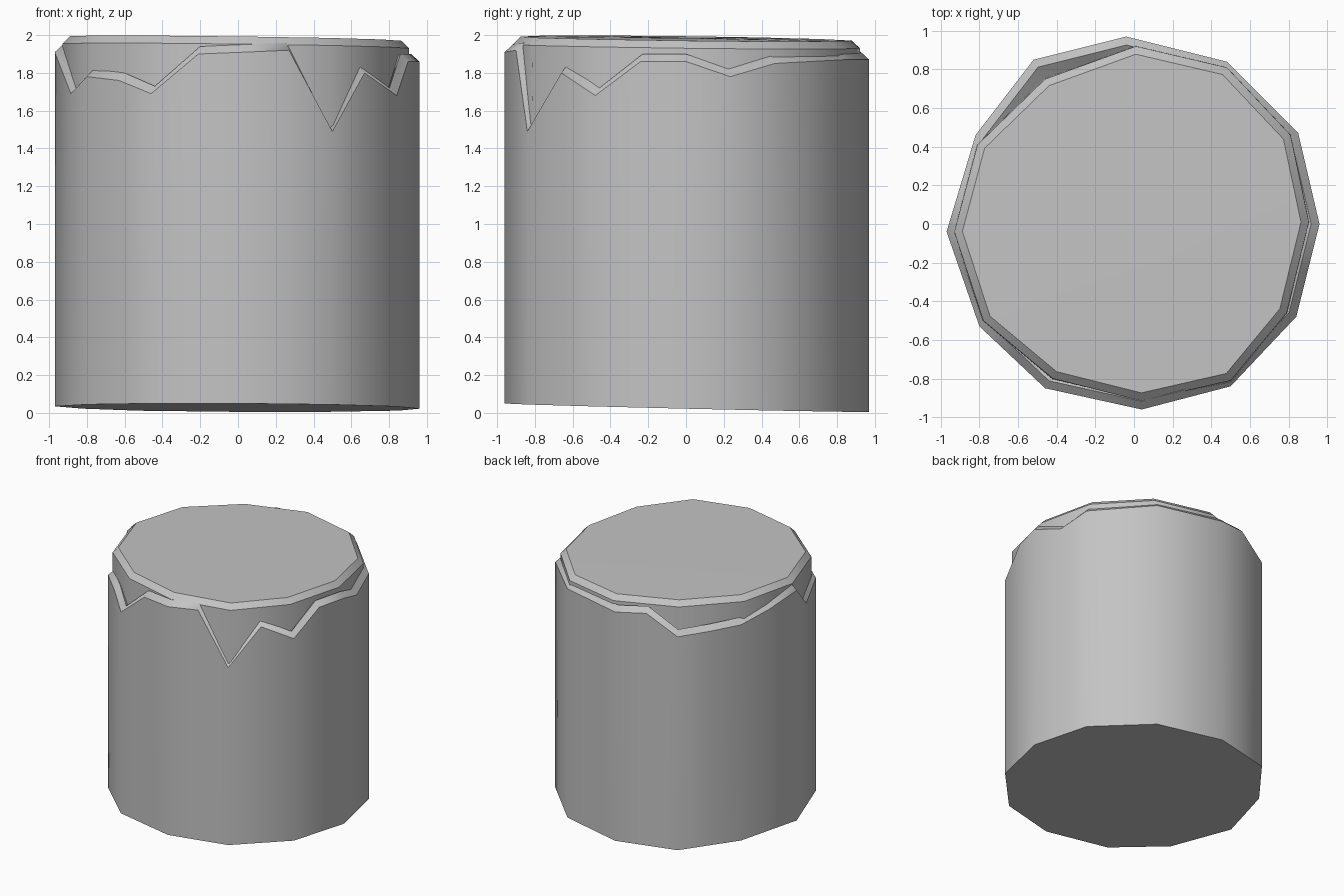
import bpy, bmesh
from mathutils import Vector

cube = bpy.data.objects.get("Cube")
if cube:
    bpy.data.objects.remove(cube)

grey = bpy.data.materials.new("plain grey")
grey.use_nodes = True
colour = (0.55, 0.55, 0.55, 1)
grey.diffuse_color = colour
grey.node_tree.nodes["Principled BSDF"].inputs["Base Color"].default_value = colour

# Uneven twelve-sided outlines, counter-clockwise from +x
BARK = [(.96, 0), (.85, .47), (.48, .84), (-.04, .97), (-.52, .85), (-.82, .46),
        (-.97, -.04), (-.80, -.53), (-.46, -.85), (.04, -.96), (.50, -.84), (.84, -.48)]
CORE = [(.905, .01), (.81, .46), (.48, .81), (.01, .92), (-.46, .75), (-.81, .41),
        (-.93, -.04), (-.78, -.50), (-.42, -.80), (.04, -.915), (.50, -.81), (.79, -.46)]
# Torn bark edge: one height per corner and per mid-side
RIM = [1.86, 1.78, 1.85, 1.86, 1.87, 1.87, 1.87, 1.90, 1.75, 1.76, 1.78, 1.83,
       1.91, 1.69, 1.78, 1.76, 1.69, 1.90, 1.91, 1.92, 1.49, 1.80, 1.68, 1.86]


def with_midpoints(outline):
    pts = []
    for i, p in enumerate(outline):
        a, b = Vector(p), Vector(outline[(i + 1) % len(outline)])
        pts += [a, (a + b) / 2]
    return pts


def ring(bm, pts, scale, height):
    """Add a loop of vertices; height is a function of index and position."""
    return [bm.verts.new((p.x * scale, p.y * scale, height(i, p)))
            for i, p in enumerate(pts)]


def bridge(bm, rings):
    for low, high in zip(rings, rings[1:]):
        for i in range(len(low)):
            j = (i + 1) % len(low)
            bm.faces.new((low[i], low[j], high[j], high[i]))


def finish(bm, name, rings):
    # Smooth around the trunk, crisp along every ring
    for f in bm.faces:
        f.smooth = True
    for loop in rings:
        for i, v in enumerate(loop):
            bm.edges.get((v, loop[i - 1])).smooth = False
    mesh = bpy.data.meshes.new(name)
    bm.to_mesh(mesh)
    bm.free()
    mesh.materials.append(grey)
    obj = bpy.data.objects.new(name, mesh)
    bpy.context.collection.objects.link(obj)


# Bark shell with slanted base, torn edge, and a lip tucked into the core
bm = bmesh.new()
pts = with_midpoints(BARK)
rings = [ring(bm, pts, 1, lambda i, p: .028 - .023 * p.y - .006 * p.x),
         ring(bm, pts, 1, lambda i, p: RIM[i]),
         ring(bm, pts, .955, lambda i, p: RIM[i] + .04),
         ring(bm, pts, .88, lambda i, p: RIM[i] - .01)]
bridge(bm, rings)
bm.faces.new(rings[0][::-1])
finish(bm, "bark", rings)


# Core with a bevelled, slightly tilted top
def top(i, p):
    return 1.982 - .013 * p.x - .012 * p.y


bm = bmesh.new()
pts = [Vector(p) for p in CORE]
rings = [ring(bm, pts, 1.01, lambda i, p: 1.4),
         ring(bm, pts, 1, lambda i, p: top(i, p) - .04),
         ring(bm, pts, .955, top)]
bridge(bm, rings)
bm.faces.new(rings[0][::-1])
centre = bm.verts.new((0, 0, 1.985))
for i, v in enumerate(rings[-1]):
    bm.faces.new((rings[-1][i - 1], v, centre))
finish(bm, "core", rings)
